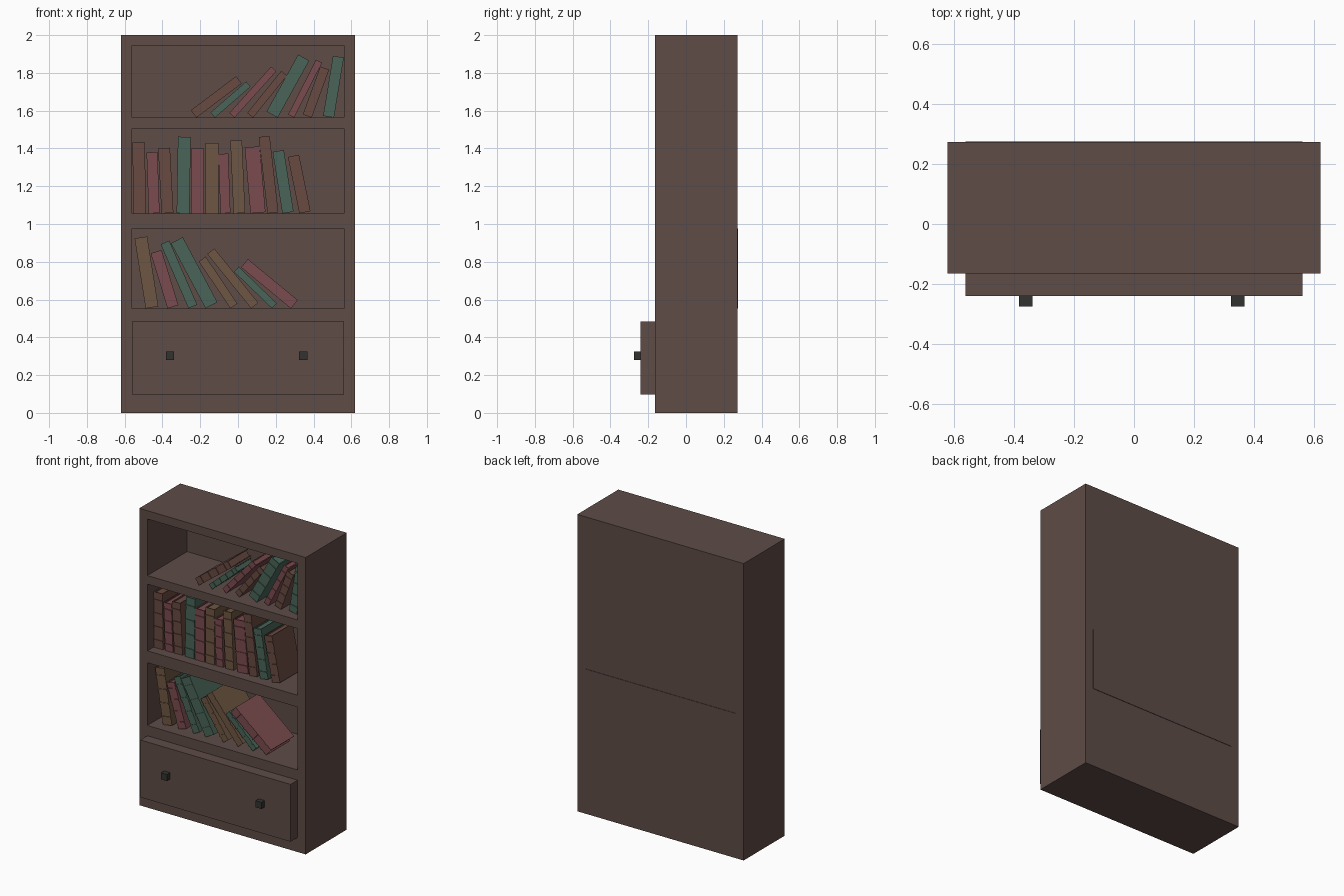
import bpy, bmesh
from math import radians
from mathutils import Matrix, Vector

if "Cube" in bpy.data.objects:
    bpy.data.objects.remove(bpy.data.objects["Cube"])


def material(name, r, g, b):
    m = bpy.data.materials.new(name)
    m.diffuse_color = (r, g, b, 1)
    m.use_nodes = True
    m.node_tree.nodes["Principled BSDF"].inputs["Base Color"].default_value = m.diffuse_color
    return m


WOOD = material("dark_wood", .112, .072, .063)
METAL = material("dark_metal", .032, .032, .03)
COVERS = {
    "b": material("brown_cover", .141, .069, .054),
    "r": material("red_cover", .195, .07, .076),
    "g": material("green_cover", .067, .13, .098),
    "o": material("ochre_cover", .156, .093, .054),
}


def add_box(bm, x0, x1, y0, y1, z0, z1):
    size = Vector((x1 - x0, y1 - y0, z1 - z0))
    mid = Vector((x0 + x1, y0 + y1, z0 + z1)) / 2
    bmesh.ops.create_cube(bm, size=1, matrix=Matrix.Translation(mid) @ Matrix.Diagonal(size).to_4x4())


def make_object(name, boxes, mat):
    bm = bmesh.new()
    for b in boxes:
        add_box(bm, *b)
    me = bpy.data.meshes.new(name)
    bm.to_mesh(me)
    bm.free()
    me.materials.append(mat)
    ob = bpy.data.objects.new(name, me)
    bpy.context.collection.objects.link(ob)
    return ob


# Case: a solid block with three shelf openings cut into the front
case = make_object("bookcase_body", [(-.62, .62, -.165, .272, 0, 2)], WOOD)
openings = [(1.563, 1.944), (1.056, 1.505), (.553, .976)]
cutter = make_object("shelf_cutter",
                     [(-.56, .56, -.3, .258, lo, hi) for lo, hi in openings], WOOD)
cutter.hide_render = True
mod = case.modifiers.new("shelf_openings", 'BOOLEAN')
mod.object = cutter
mod.operation = 'DIFFERENCE'
mod.solver = 'EXACT'
bpy.context.view_layer.objects.active = case
bpy.ops.object.modifier_apply(modifier=mod.name)
bpy.data.objects.remove(cutter)

# Thin panel standing slightly proud of the back
make_object("back_panel", [(-.56, .56, .262, .275, .553, .976)], WOOD)

# Drawer with two square knobs
make_object("drawer", [(-.56, .56, -.24, -.15, .098, .484)], WOOD)
for side, x in (("left", -.36), ("right", .345)):
    make_object("drawer_knob_" + side, [(x - .022, x + .022, -.275, -.235, .28, .324)], METAL)


def make_book(name, x, z, lean, w, h, colour):
    """Leaning book resting on its lowest corner at x; positive lean tips left."""
    d, t, inset = min(.72 * h, .3), .006, .008
    a, b = (0, w) if lean >= 0 else (-w, 0)
    boxes = [
        (a, a + t, 0, d, 0, h),                                    # left cover
        (b - t, b, 0, d, 0, h),                                    # right cover
        (a + t, b - t, 0, t, 0, h),                                # spine
        (a + t, b - t, t, d - inset, inset, h - inset),            # page block
    ]
    for f in (.14, .38, .62, .86):                                 # raised spine bands
        boxes.append((a, b, -.005, .001, f * h - .005, f * h + .005))
    ob = make_object(name, boxes, COVERS[colour])
    ob.location = (x, -.1, z)
    ob.rotation_euler.y = radians(-lean)


# Books per shelf: resting x, lean in degrees, thickness, height, cover colour
shelves = {
    "top": (1.563, [
        (-.22, -53, .049, .30, "b"), (-.122, -49, .036, .25, "g"),
        (-.018, -42, .037, .33, "r"), (.08, -39, .04, .286, "b"),
        (.21, -29, .067, .345, "g"), (.297, -27, .036, .326, "r"),
        (.39, -20, .05, .27, "b"), (.508, -9.3, .058, .322, "g")]),
    "middle": (1.056, [
        (-.555, .5, .066, .375, "b"), (-.473, 2, .058, .323, "r"),
        (-.405, 3, .063, .345, "b"), (-.257, -1, .068, .405, "g"),
        (-.25, 0, .07, .345, "r"), (-.172, 0, .068, .373, "o"),
        (-.093, 2, .053, .315, "r"), (-.024, 2.5, .062, .385, "o"),
        (.066, 5, .08, .35, "r"), (.156, 6.5, .058, .407, "b"),
        (.235, 9, .06, .33, "g"), (.325, 11.5, .06, .305, "b")]),
    "lower": (.553, [
        (-.489, 9, .068, .375, "o"), (-.373, 17, .06, .305, "r"),
        (-.262, 23.5, .05, .37, "g"), (-.172, 28, .071, .39, "g"),
        (-.04, 34, .045, .30, "o"), (.07, 39, .048, .37, "o"),
        (.18, 46, .037, .28, "g"), (.28, 50.5, .057, .342, "r")]),
}
for shelf, (z, books) in shelves.items():
    for i, (x, lean, w, h, colour) in enumerate(books, 1):
        make_book(f"{shelf}_shelf_book_{i}", x, z, lean, w, h, colour)
